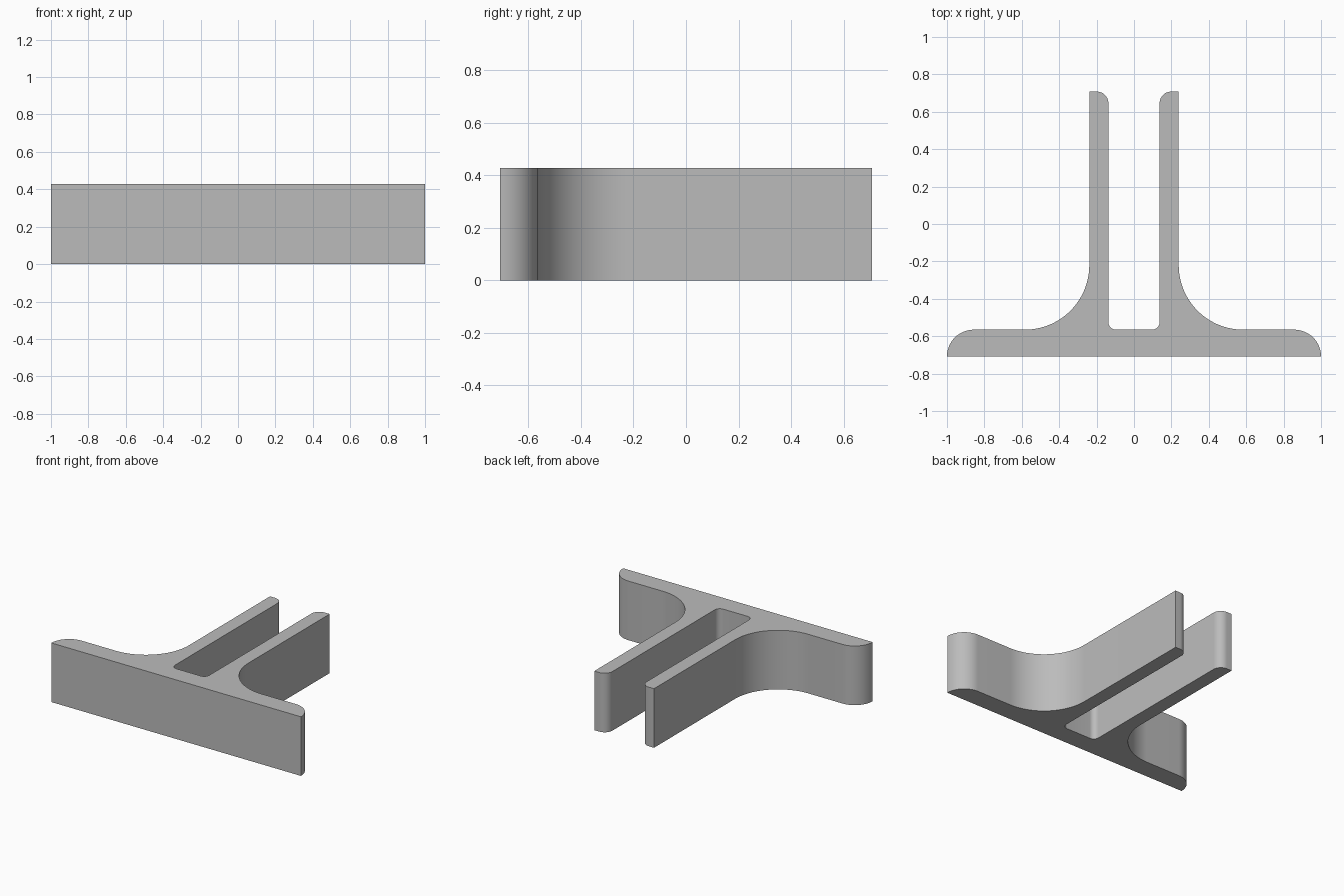
import bpy, bmesh
from math import sin, cos, radians

old = bpy.data.objects.get("Cube")
if old:
    bpy.data.objects.remove(old, do_unlink=True)

HEIGHT = 0.428
FRONT, BACK, FLANGE = -0.708, 0.708, -0.565   # y levels
INNER, OUTER = 0.137, 0.239                   # leg sides in x
END, FILLET, TIP, SLOT = 0.143, 0.345, 0.062, 0.04   # corner radii

grey = bpy.data.materials.new("grey")
grey.use_nodes = True
colour = (0.5, 0.5, 0.5, 1)
grey.diffuse_color = colour
grey.node_tree.nodes["Principled BSDF"].inputs["Base Color"].default_value = colour


def arc(cx, cy, r, start, end, steps):
    """Points along a circular arc, angles in degrees."""
    angles = [radians(start + (end - start) * i / steps) for i in range(steps + 1)]
    return [(cx + r * cos(a), cy + r * sin(a)) for a in angles]


# Right half of the outline, from the front edge round to the slot floor
half = arc(1 - END, FLANGE - END, END, 0, 90, 16)
half += arc(OUTER + FILLET, FLANGE + FILLET, FILLET, 270, 180, 32)
half += [(OUTER, BACK)]
half += arc(INNER + TIP, BACK - TIP, TIP, 90, 180, 12)
half += arc(INNER - SLOT, FLANGE + SLOT, SLOT, 0, -90, 10)
outline = half + [(-x, y) for x, y in reversed(half)]

# Extrude the mirrored outline upwards
bm = bmesh.new()
base = bm.faces.new([bm.verts.new((x, y, 0)) for x, y in outline])
top = bmesh.ops.extrude_face_region(bm, geom=[base], use_keep_orig=True)
bmesh.ops.translate(bm, vec=(0, 0, HEIGHT),
                    verts=[v for v in top["geom"] if isinstance(v, bmesh.types.BMVert)])
bmesh.ops.recalc_face_normals(bm, faces=bm.faces)

mesh = bpy.data.meshes.new("forked_bracket")
bm.to_mesh(mesh)
bm.free()
mesh.materials.append(grey)
bracket = bpy.data.objects.new("forked_bracket", mesh)
bpy.context.collection.objects.link(bracket)

# Smooth the rounded walls, keep the rims crisp
bpy.ops.object.select_all(action="DESELECT")
bracket.select_set(True)
bpy.context.view_layer.objects.active = bracket
bpy.ops.object.shade_smooth_by_angle(angle=radians(30))
